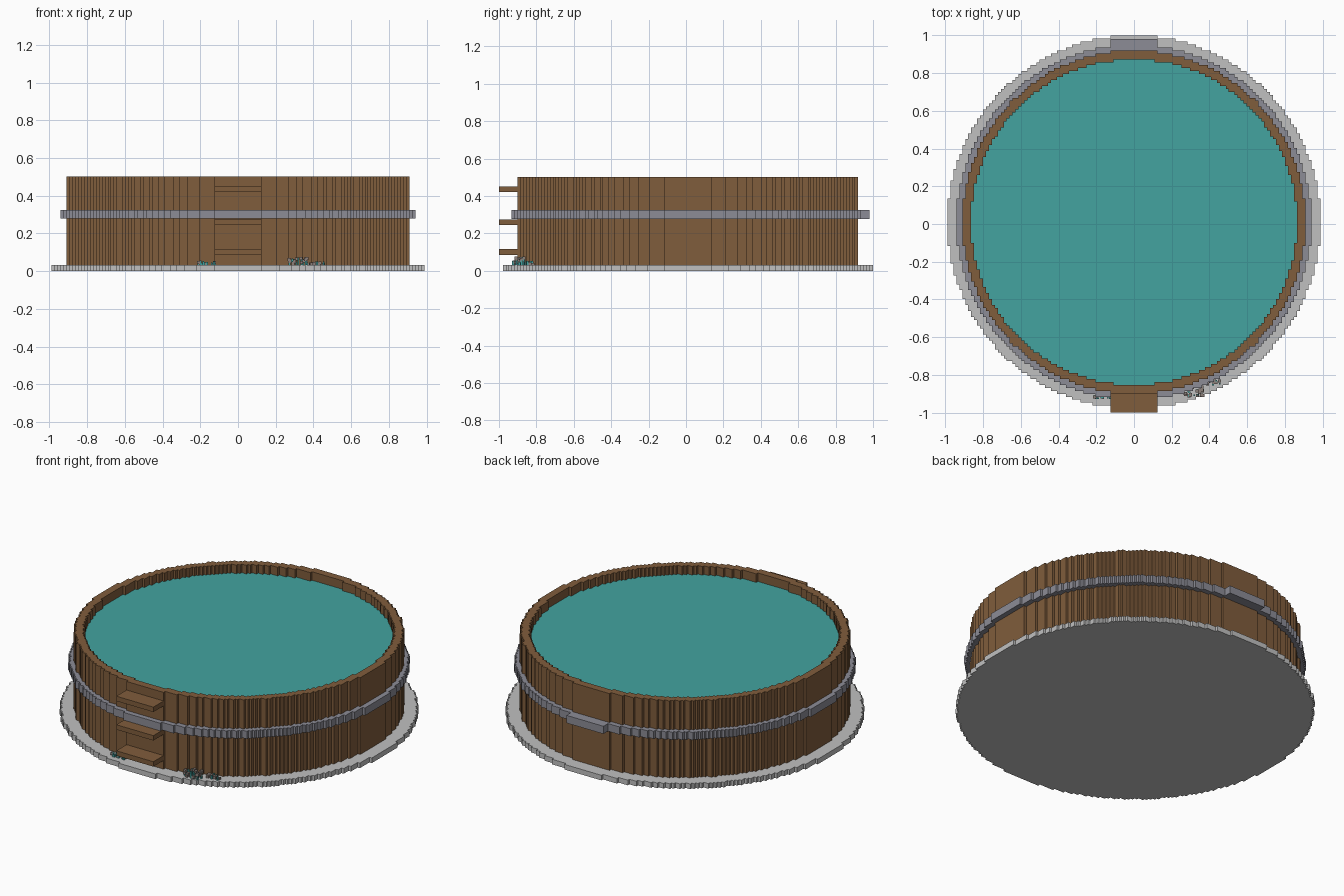
import bpy, bmesh, random
from mathutils import Matrix, Vector

cube = bpy.data.objects.get("Cube")
if cube:
    bpy.data.objects.remove(cube, do_unlink=True)

V = 0.0157      # size of one block
CY = 0.01       # the round body sits slightly behind the origin


def material(name, rgb):
    m = bpy.data.materials.new(name)
    m.use_nodes = True
    lin = [(c / 255 / 12.92) if c < 11 else ((c / 255 + 0.055) / 1.055) ** 2.4 for c in rgb]
    m.diffuse_color = (*lin, 1)
    m.node_tree.nodes["Principled BSDF"].inputs["Base Color"].default_value = (*lin, 1)
    return m


WOOD = material("brown wood", (128, 93, 60))
STONE = material("light grey stone", (192, 192, 192))
METAL = material("blue grey metal", (140, 140, 150))
WATER = material("teal water", (67, 163, 160))
PEBBLE = material("warm grey pebble", (140, 128, 122))


def finish(bm, name, mats):
    bmesh.ops.recalc_face_normals(bm, faces=bm.faces)
    me = bpy.data.meshes.new(name)
    bm.to_mesh(me)
    bm.free()
    for m in mats:
        me.materials.append(m)
    ob = bpy.data.objects.new(name, me)
    bpy.context.collection.objects.link(ob)
    return ob


def stepped_circle(r):
    """Outline of a disc of r blocks, following the block edges."""
    def half(j):
        return sum(1 for i in range(r) if (i + .5) ** 2 + (j + .5) ** 2 <= r * r)
    quarter = [(half(0), 0)]
    for j in range(r):
        w = half(j)
        if quarter[-1][0] != w:
            quarter += [(quarter[-1][0], j), (w, j)]
    quarter += [(quarter[-1][0], r)]
    quarter = quarter[1:]                      # drop the point on the axis
    pts = []
    for k in range(4):                         # mirror into the four quadrants
        sx, sy = [(1, 1), (-1, 1), (-1, -1), (1, -1)][k]
        q = quarter if k % 2 == 0 else quarter[::-1]
        pts += [(sx * x * V, sy * y * V + CY) for x, y in q]
    return pts


def round_part(name, mat, z0, z1, outer, inner=None):
    bm = bmesh.new()
    edges = []
    for r in [outer] + ([inner] if inner else []):
        vs = [bm.verts.new((x, y, z0)) for x, y in stepped_circle(r)]
        edges += [bm.edges.new((a, b)) for a, b in zip(vs, vs[1:] + vs[:1])]
    bmesh.ops.triangle_fill(bm, edges=edges, use_beauty=True, normal=(0, 0, 1))
    ext = bmesh.ops.extrude_face_region(bm, geom=bm.faces[:], use_keep_orig=True)
    top = [g for g in ext["geom"] if isinstance(g, bmesh.types.BMVert)]
    bmesh.ops.translate(bm, verts=top, vec=(0, 0, z1 - z0))
    return finish(bm, name, [mat])


def add_box(bm, lo, hi, index=0):
    lo, hi = Vector(lo), Vector(hi)
    mat = Matrix.Translation((lo + hi) / 2) @ Matrix.Diagonal((*(hi - lo), 1))
    made = bmesh.ops.create_cube(bm, size=1, matrix=mat)["verts"]
    for f in {f for v in made for f in v.link_faces}:
        f.material_index = index


def box(name, mat, lo, hi):
    bm = bmesh.new()
    add_box(bm, lo, hi)
    return finish(bm, name, [mat])


# Round body
round_part("base_slab", STONE, 0, 2 * V, 63)
round_part("tub_wall", WOOD, 2 * V, 32 * V, 58, 55)
round_part("water", WATER, 2 * V, 0.45, 55)
round_part("metal_band", METAL, 0.278, 0.325, 60, 58)

# Clasp on the back of the band
box("band_clasp", METAL, (-8 * V, 0.92, 0.278), (8 * V, 0.98, 0.325))

# Front steps
for i, z in enumerate((0.085, 0.245, 0.42)):
    box(f"step_{i + 1}", WOOD, (-8 * V, -1, z), (8 * V, -0.895, z + 0.03))

# Small clumps of pebbles and teal sprigs on the base
random.seed(4)
for name, cx, cy, wx, wy, h, n, share in (
        ("left_clump", -0.165, -0.915, 0.05, 0.012, 0.025, 16, 0.75),
        ("right_clump", 0.32, -0.888, 0.05, 0.025, 0.045, 30, 0.4),
        ("small_clump", 0.42, -0.835, 0.045, 0.02, 0.022, 18, 0.4)):
    bm = bmesh.new()
    for _ in range(n):
        x, y = cx + random.uniform(-wx, wx), cy + random.uniform(-wy, wy)
        teal = random.random() < share
        s = 0.0045 if teal else 0.008
        top = 2 * V + random.uniform(0.4, 1) * h
        add_box(bm, (x - s, y - s, 2 * V if teal else top - 2 * s), (x + s, y + s, top), 0 if teal else 1)
    finish(bm, name, [WATER, PEBBLE])
